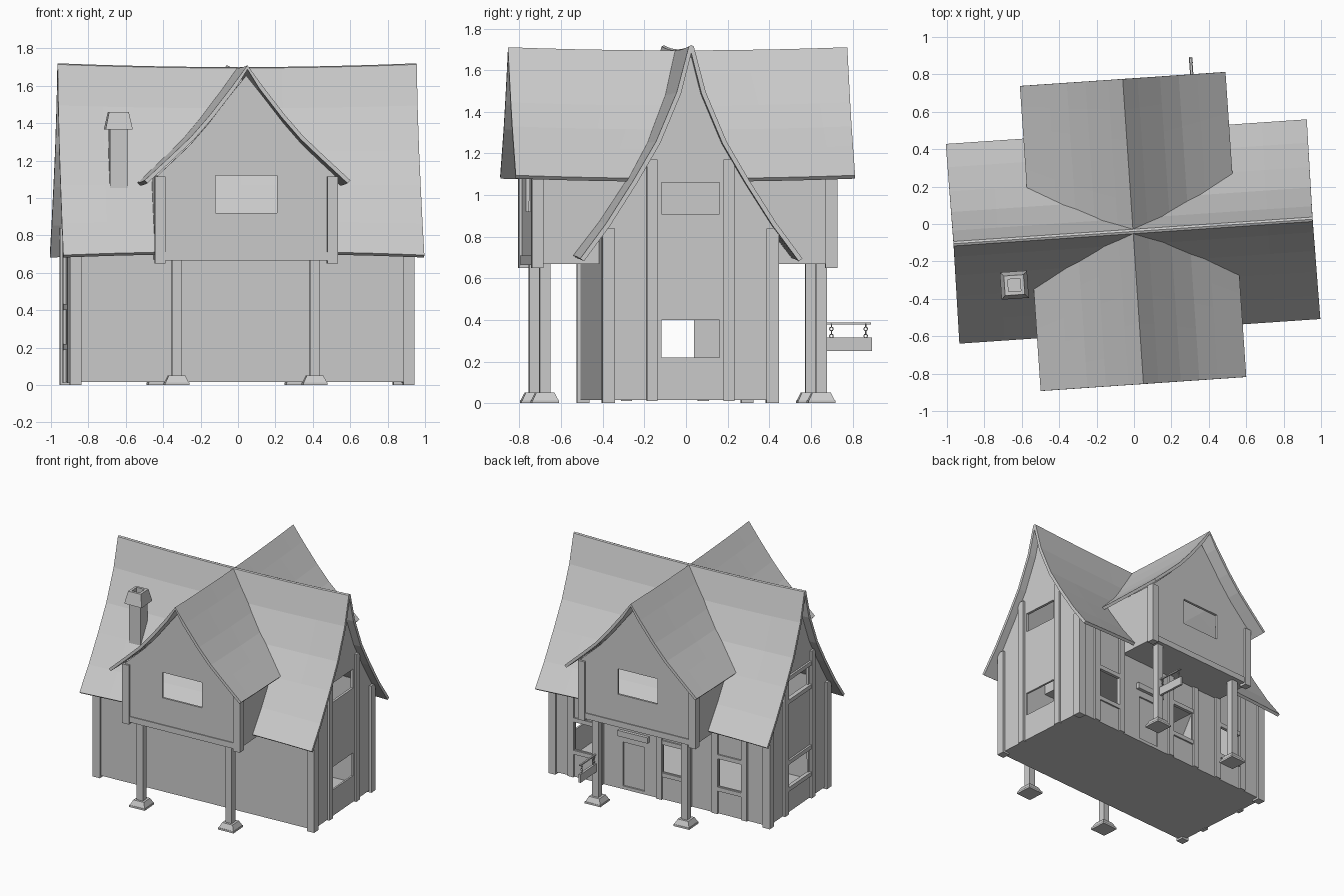
import bpy, bmesh, math
from mathutils import Matrix

if "Cube" in bpy.data.objects:
    bpy.data.objects.remove(bpy.data.objects["Cube"])

MAIN = [(0, 1.70), (0.012, 1.695), (0.07, 1.48), (0.17, 1.25), (0.28, 1.07), (0.41, 0.875), (0.535, 0.715)]
CROSS = [(0, 1.695), (0.08, 1.585), (0.2, 1.43), (0.3, 1.315), (0.4, 1.22), (0.551, 1.08)]
parts = []


def finish(name, bm):
    me = bpy.data.meshes.new(name)
    bm.to_mesh(me)
    bm.free()
    ob = bpy.data.objects.new(name, me)
    bpy.context.collection.objects.link(ob)
    parts.append(ob)
    return ob


def apply_mod(ob, kind, **kw):
    m = ob.modifiers.new(kind, kind)
    for k, v in kw.items():
        setattr(m, k, v)
    bpy.context.view_layer.objects.active = ob
    bpy.ops.object.modifier_apply(modifier=m.name)


def box(name, x0, x1, y0, y1, z0, z1, taper=1.0):
    bm = bmesh.new()
    bmesh.ops.create_cube(bm, size=1)
    for v in bm.verts:
        t = taper if v.co.z > 0 else 1.0
        v.co = ((x0 + x1) / 2 + v.co.x * (x1 - x0) * t,
                (y0 + y1) / 2 + v.co.y * (y1 - y0) * t,
                (z0 + z1) / 2 + v.co.z * (z1 - z0))
    return finish(name, bm)


def cut(ob, *dims):
    c = box("cutter", *dims)
    parts.remove(c)
    apply_mod(ob, 'BOOLEAN', object=c, operation='DIFFERENCE', solver='EXACT')
    bpy.data.objects.remove(c)


def height(prof, d):
    for (a, za), (b, zb) in zip(prof, prof[1:]):
        if d <= b:
            return za + (zb - za) * (d - a) / (b - a)
    return prof[-1][1]


def reach(prof, z):
    for (a, za), (b, zb) in zip(prof, prof[1:]):
        if z >= zb:
            return max(a, a + (b - a) * (za - z) / (za - zb))
    return prof[-1][0]


def walls(name, prof, half, length, z0, along_x):
    """Open-topped hollow shell whose gables follow the roof profile."""
    side = [p for p in prof if 0 < p[0] < half - 0.01] + [(half, height(prof, half))]
    right = [(d, z - 0.03) for d, z in side]
    outline = ([(-half, z0)] + [(-d, z) for d, z in reversed(right)]
               + [(0, prof[0][1] - 0.04)] + right + [(half, z0)])
    bm = bmesh.new()
    def ring(e):
        return [bm.verts.new((e, d, z) if along_x else (d, e, z)) for d, z in outline]
    a, b = ring(-length), ring(length)
    n = len(a)
    bm.faces.new(a)
    bm.faces.new(b)
    quads = [bm.faces.new((a[i], a[(i + 1) % n], b[(i + 1) % n], b[i])) for i in range(n)]
    bmesh.ops.recalc_face_normals(bm, faces=bm.faces)
    bmesh.ops.delete(bm, geom=quads[1:n - 2], context='FACES_ONLY')
    ob = finish(name, bm)
    apply_mod(ob, 'SOLIDIFY', thickness=0.022, offset=-1)
    return ob


def sheet(name, rows):
    bm = bmesh.new()
    g = [[bm.verts.new(p) for p in r] for r in rows]
    for r, s in zip(g, g[1:]):
        for i in range(len(r) - 1):
            bm.faces.new((r[i], r[i + 1], s[i + 1], s[i]))
    bm.normal_update()
    if sum(f.normal.z for f in bm.faces) < 0:
        bmesh.ops.reverse_faces(bm, faces=bm.faces)
    ob = finish(name, bm)
    apply_mod(ob, 'SOLIDIFY', thickness=0.022, offset=-1)


# main roof, swaybacked along its length
both = [(-d, z) for d, z in reversed(MAIN[1:])] + MAIN
rows = []
for i in range(9):
    s = -1 + i / 4
    rows.append([(s * (0.962 + 0.01 * abs(d)), d,
                  z + 0.02 * s * s * (1 - 2 * abs(d) / 0.535)) for d, z in both])
sheet("main_roof", rows)

# cross roofs start on the valley lines and run out to the gables
both = [(-d, z) for d, z in reversed(CROSS[1:])] + CROSS
for sy, tag in ((-1, "front"), (1, "back")):
    rows = []
    for i in range(6):
        t = i / 5
        row = []
        for d, z in both:
            y0 = reach(MAIN, z) - 0.01
            y = y0 + (0.817 - y0) * t
            row.append((d, sy * y, z + 0.015 * (y / 0.817) ** 2))
        rows.append(row)
    sheet(tag + "_gable_roof", rows)

# wall shells with openings
house = walls("house_walls", MAIN, 0.41, 0.905, 0.015, True)
upper = walls("upper_storey_walls", CROSS, 0.475, 0.72, 0.67, False)
cut(house, -1, 1, -0.14, 0.14, 0.22, 0.40)
cut(house, -1, 1, -0.14, 0.14, 0.91, 1.06)
cut(upper, -0.165, 0.165, -1, 1, 0.92, 1.12)
WINS = (0.615, -0.12, -0.585)
for x in WINS:
    cut(house, x - 0.095, x + 0.095, 0.3, 0.5, 0.23, 0.45)
cut(house, 0.13, 0.31, 0.3, 0.5, 0.04, 0.385)
box("door", 0.125, 0.315, 0.385, 0.397, 0.03, 0.39)
box("door_lintel", 0.09, 0.34, 0.405, 0.435, 0.435, 0.48)

# back wall studs and window rails
for x in WINS:
    for s in (-1, 1):
        c = x + s * 0.122
        box("back_stud", c - 0.024, c + 0.024, 0.40, 0.425, 0.015, 0.82)
    for z in (0.195, 0.45):
        box("back_window_rail", x - 0.1, x + 0.1, 0.405, 0.422, z, z + 0.032)

# corner posts and gable studs
for sx in (-1, 1):
    def span(a, b):
        return sorted((sx * a, sx * b))
    box("front_corner_post", *span(0.863, 0.923), -0.425, -0.365, 0, 0.84)
    box("back_corner_post", *span(0.863, 0.923), 0.365, 0.425, 0, 0.84)
    for c in (-0.185, 0.185):
        box("gable_stud", *span(0.895, 0.921), c - 0.026, c + 0.026, 0.01, 1.17)
for z in (0.188, 0.40, 0.878, 1.06):
    box("left_window_rail", -0.92, -0.9, -0.16, 0.16, z, z + 0.032)

# overhanging storey: corner posts, rim beams and the stilts below
for sx in (-1, 1):
    for sy in (-1, 1):
        cx, cy = sx * 0.462, sy * 0.707
        box("upper_corner_post", cx - 0.028, cx + 0.028, cy - 0.028, cy + 0.028, 0.65, 1.115)
        px, py = sx * 0.37, sy * 0.665
        box("porch_post", px - 0.026, px + 0.026, py - 0.026, py + 0.026, 0.04, 0.675)
        box("post_foot", px - 0.065, px + 0.065, py - 0.065, py + 0.065, 0, 0.014)
        box("post_foot_slope", px - 0.062, px + 0.062, py - 0.062, py + 0.062, 0.014, 0.052, 0.7)
for s in (-1, 1):
    box("rim_beam", -0.44, 0.44, s * 0.715 - 0.012, s * 0.715 + 0.012, 0.665, 0.71)

# chimney with hollow flared cap
cx, cy = -0.653, -0.243
box("chimney_stack", cx - 0.048, cx + 0.048, cy - 0.048, cy + 0.048, 0.95, 1.375)
cap = box("chimney_cap", cx - 0.073, cx + 0.073, cy - 0.073, cy + 0.073, 1.365, 1.46, 0.72)
cut(cap, cx - 0.033, cx + 0.033, cy - 0.033, cy + 0.033, 1.40, 1.6)

# hanging sign on the back post
box("sign_bar", 0.364, 0.376, 0.68, 0.905, 0.378, 0.388)
box("sign_board", 0.361, 0.379, 0.687, 0.91, 0.25, 0.315)
for y in (0.715, 0.88):
    for k in range(4):
        bpy.ops.mesh.primitive_torus_add(major_radius=0.009, minor_radius=0.0025,
                                         major_segments=8, minor_segments=4)
        link = bpy.context.object
        link.name = "sign_chain_link"
        turn = Matrix.Rotation(math.pi / 2 * (k % 2), 4, 'Z') @ Matrix.Rotation(math.pi / 2, 4, 'X')
        link.data.transform(Matrix.Translation((0.37, y, 0.374 - k * 0.017)) @ turn)
        parts.append(link)

# the whole house stands slightly turned
for ob in parts:
    ob.location = (-0.005, -0.04, 0)
    ob.rotation_euler.z = math.radians(3.9)
